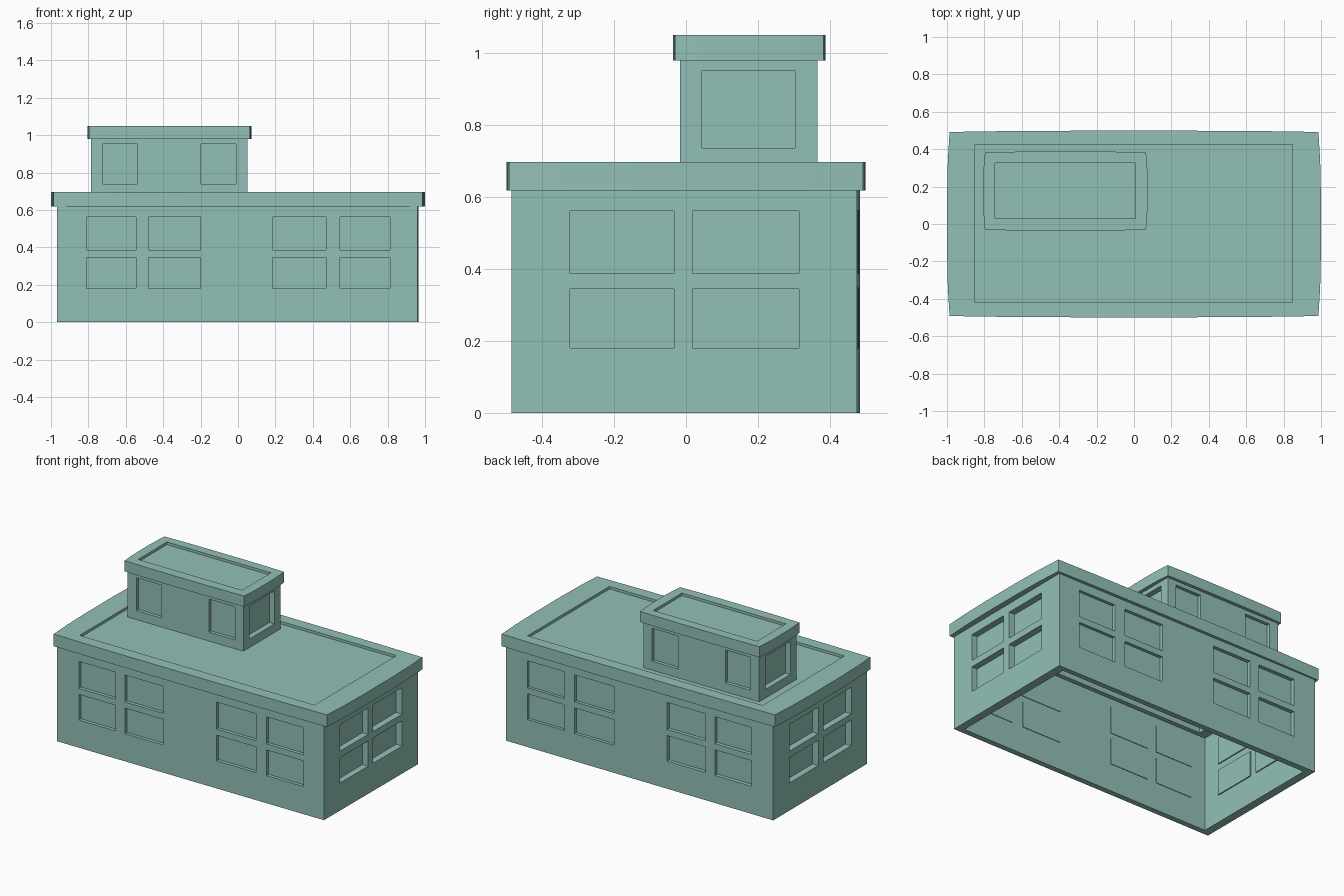
import bpy, bmesh

if "Cube" in bpy.data.objects:
    bpy.data.objects.remove(bpy.data.objects["Cube"])

teal = bpy.data.materials.new("teal")
teal.diffuse_color = (0.29, 0.53, 0.475, 1)
teal.use_nodes = True
teal.node_tree.nodes["Principled BSDF"].inputs["Base Color"].default_value = teal.diffuse_color


def new_object(name, bm):
    bmesh.ops.recalc_face_normals(bm, faces=bm.faces)
    mesh = bpy.data.meshes.new(name)
    bm.to_mesh(mesh)
    bm.free()
    mesh.materials.append(teal)
    ob = bpy.data.objects.new(name, mesh)
    bpy.context.collection.objects.link(ob)
    return ob


def add_box(bm, x0, x1, y0, y1, z0, z1):
    ret = bmesh.ops.create_cube(bm, size=1)
    for v in ret["verts"]:
        v.co = ((x0 + x1) / 2 + v.co.x * (x1 - x0),
                (y0 + y1) / 2 + v.co.y * (y1 - y0),
                (z0 + z1) / 2 + v.co.z * (z1 - z0))


def rect(x0, x1, y0, y1):
    return [(x0, y0), (x1, y0), (x1, y1), (x0, y1)]


def bulged(x0, x1, y0, y1, bx, by):
    """Rectangle whose sides bow outwards by bx / by."""
    c = rect(x0, x1, y0, y1)
    push = [(0, -by), (bx, 0), (0, by), (-bx, 0)]
    pts = []
    for i in range(4):
        a, b, n = c[i], c[(i + 1) % 4], push[i]
        for t in (-1, -0.7, -0.3, 0.3, 0.7):
            f, k = (t + 1) / 2, 1 - abs(t) ** 3
            pts.append((a[0] + (b[0] - a[0]) * f + n[0] * k,
                        a[1] + (b[1] - a[1]) * f + n[1] * k))
    return pts


def ring(name, outer, inner, z0, z1):
    """Closed band between two outlines with the same point count."""
    bm = bmesh.new()
    loops = [[bm.verts.new((x, y, z)) for x, y in o]
             for o, z in ((outer, z0), (outer, z1), (inner, z1), (inner, z0))]
    n = len(outer)
    for k in range(4):
        a, b = loops[k], loops[(k + 1) % 4]
        for i in range(n):
            j = (i + 1) % n
            bm.faces.new((a[i], a[j], b[j], b[i]))
    return new_object(name, bm)


def cut(ob, boxes):
    """Cut window openings straight through opposite walls."""
    bm = bmesh.new()
    for b in boxes:
        add_box(bm, *b)
    cutter = new_object("cutter", bm)
    cutter.hide_render = True
    mod = ob.modifiers.new("openings", "BOOLEAN")
    mod.operation, mod.solver, mod.object = "DIFFERENCE", "EXACT", cutter
    bpy.context.view_layer.objects.active = ob
    bpy.ops.object.modifier_apply(modifier=mod.name)
    bpy.data.objects.remove(cutter)


def storey(name, outer, inner, z0, z1, bounds, fx, fz, sy, sz, dx, dy, t):
    """Hollow walls with recessed windows on all four sides.
    dx, dy: recess depth of the side and front windows; t: pane thickness."""
    walls = ring(name + "_walls", outer, inner, z0, z1)
    x0, x1, y0, y1 = bounds
    cut(walls, [(a, b, -2, 2, c, d) for a, b in fx for c, d in fz])
    cut(walls, [(-2, 2, a, b, c, d) for a, b in sy for c, d in sz])
    bm = bmesh.new()
    for c, d in fz:
        for a, b in fx:
            add_box(bm, a, b, y0 + dy, y0 + dy + t, c, d)
            add_box(bm, a, b, y1 - dy - t, y1 - dy, c, d)
    for c, d in sz:
        for a, b in sy:
            add_box(bm, x0 + dx, x0 + dx + t, a, b, c, d)
            add_box(bm, x1 - dx - t, x1 - dx, a, b, c, d)
    new_object(name + "_window_panes", bm)


def roof(name, outer, bulge, hole, z0, z1, panel_z):
    """Overhanging parapet band around a slightly sunken roof panel."""
    ring(name + "_parapet", bulged(*outer, *bulge), bulged(*hole, 0, 0), z0, z1)
    bm = bmesh.new()
    add_box(bm, *hole, panel_z - 0.012, panel_z)
    new_object(name + "_panel", bm)


# Main block, its plan very slightly out of square
storey("main",
       [(-0.968, -0.485), (0.96, -0.485), (0.966, 0.475), (-0.968, 0.483)],
       rect(-0.915, 0.91, -0.449, 0.443), 0, 0.62,
       (-0.968, 0.963, -0.485, 0.479),
       [(-0.81, -0.545), (-0.478, -0.2), (0.185, 0.47), (0.545, 0.812)],
       [(0.18, 0.347), (0.387, 0.563)],
       [(-0.322, -0.033), (0.018, 0.314)],
       [(0.18, 0.345), (0.388, 0.561)], 0.042, 0.022, 0.018)
roof("main_roof", (-0.986, 0.986, -0.492, 0.492), (0.014, 0.007),
     (-0.85, 0.847, -0.42, 0.424), 0.618, 0.697, 0.68)

# Smaller rooftop block
storey("rooftop_room",
       rect(-0.785, 0.05, -0.016, 0.366), rect(-0.742, 0.008, 0.02, 0.33),
       0.68, 0.98, (-0.785, 0.05, -0.016, 0.366),
       [(-0.722, -0.54), (-0.198, -0.01)], [(0.738, 0.953)],
       [(0.045, 0.303)], [(0.736, 0.951)], 0.036, 0.022, 0.012)
roof("rooftop_room_roof", (-0.797, 0.064, -0.03, 0.382), (0.009, 0.006),
     (-0.742, 0.008, 0.03, 0.327), 0.98, 1.05, 1.033)
